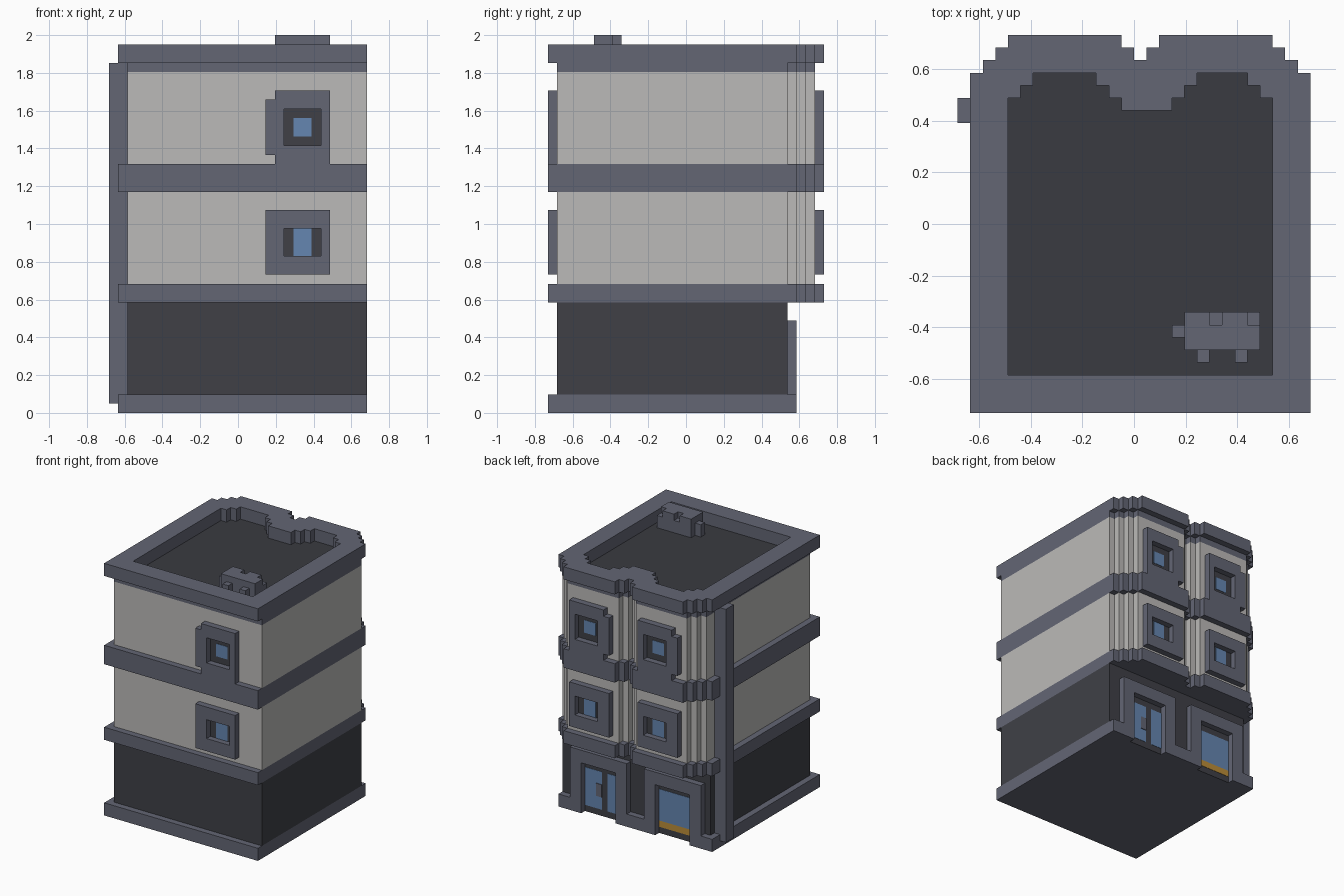
import bpy, bmesh

if "Cube" in bpy.data.objects:
    bpy.data.objects.remove(bpy.data.objects["Cube"])

V = 2 / 41  # one block unit; all sizes below are in blocks


def material(name, rgb):
    m = bpy.data.materials.new(name)
    m.diffuse_color = (*rgb, 1)
    m.use_nodes = True
    m.node_tree.nodes["Principled BSDF"].inputs["Base Color"].default_value = m.diffuse_color
    return m


TRIM = material("trim", (0.125, 0.132, 0.175))
WALL = material("plaster", (0.50, 0.49, 0.48))
DARK = material("dark_stone", (0.050, 0.051, 0.062))
DECK = material("roofing", (0.042, 0.044, 0.052))
GLASS = material("glass", (0.13, 0.24, 0.44))
AMBER = material("amber", (0.50, 0.27, 0.04))


def prism(name, loops, a, b, mat, axis="z"):
    """Extrude an outline (with optional hole loops) from a to b along z or y."""
    def place(u, v, w):
        return (u * V, v * V, w * V) if axis == "z" else (u * V, w * V, v * V)
    bm = bmesh.new()
    for loop in loops:
        vs = [bm.verts.new(place(u, v, a)) for u, v in loop]
        for i, vert in enumerate(vs):
            bm.edges.new((vs[i - 1], vert))
    bmesh.ops.triangle_fill(bm, edges=bm.edges[:], use_beauty=True)
    res = bmesh.ops.extrude_face_region(bm, geom=bm.faces[:], use_keep_orig=True)
    top = [g for g in res["geom"] if isinstance(g, bmesh.types.BMVert)]
    shift = [q - p for p, q in zip(place(0, 0, a), place(0, 0, b))]
    bmesh.ops.translate(bm, verts=top, vec=shift)
    bmesh.ops.recalc_face_normals(bm, faces=bm.faces[:])
    me = bpy.data.meshes.new(name)
    bm.to_mesh(me)
    bm.free()
    me.materials.append(mat)
    ob = bpy.data.objects.new(name, me)
    bpy.context.collection.objects.link(ob)
    return ob


def rect(x0, x1, y0, y1):
    return [(x0, y0), (x1, y0), (x1, y1), (x0, y1)]


def box(name, x0, x1, y0, y1, z0, z1, mat):
    return prism(name, [rect(x0, x1, y0, y1)], z0, z1, mat)


def stepped(cols, x_end, y_front):
    """Plan outline with a straight front and a staircase back edge."""
    pts = [(cols[0][0], y_front)]
    for i, (x, y) in enumerate(cols):
        nxt = cols[i + 1][0] if i + 1 < len(cols) else x_end
        pts += [(x, y), (nxt, y)]
    return pts + [(x_end, y_front)]


# Plan outlines: twin bays with rounded (stepped) corners on the back
BAYS = [(-13, 12), (-12, 13), (-11, 14), (-10, 15), (-1, 14), (0, 13),
        (1, 14), (2, 15), (11, 14), (12, 13), (13, 12)]
WELL = [(-10, 10), (-9, 11), (-8, 12), (-3, 11), (-2, 10), (-1, 9),
        (3, 10), (4, 11), (5, 12), (9, 11), (10, 10)]
band = stepped(BAYS, 14, -15)
body = stepped([(x, y - 1) for x, y in BAYS[1:]], 14, -14)
well = stepped(WELL, 11, -12)

# Ground floor, with a plinth that breaks at the two openings
plinth = stepped([(-13, 12), (-9, 11), (-3, 12), (4, 11), (10, 12)], 14, -15)
prism("plinth", [plinth], 0, 2, TRIM)
box("ground_floor", -12, 14, -14, 11, 2, 12, DARK)

# Upper storeys and bands
prism("first_floor_band", [band], 12, 14, TRIM)
prism("first_floor_walls", [body], 14, 24, WALL)
prism("second_floor_band", [band], 24, 27, TRIM)
prism("second_floor_walls", [body], 27, 37, WALL)
prism("cornice_base", [body], 37, 38, TRIM)
prism("parapet", [band, well], 38, 40, TRIM)
prism("roof_deck", [well], 38, 38.05, DECK)


def window(name, dx, wall, out, upper):
    """Framed window; wall is the wall plane, out the outward y direction."""
    if upper:
        frame = [(4, 27), (10, 27), (10, 35), (4, 35), (4, 34), (3, 34), (3, 28), (4, 28)]
        hole, pane = (5, 9, 29, 33), (6, 8, 30, 32)
    else:
        frame = rect(3, 10, 15, 22)
        hole, pane = (5, 9, 17, 20), (6, 8, 17, 20)
    for part, loops, depth, mat in (
            ("frame", [frame, rect(*hole)], 1, TRIM),
            ("recess", [rect(*hole)], 0.05, DARK),
            ("glass", [rect(*pane)], 0.1, GLASS)):
        loops = [[(x + dx, z) for x, z in lp] for lp in loops]
        prism(f"{name}_{part}", loops, wall, wall + out * depth, mat, "y")


# Windows: one column on the front, two on the back bays
for upper in (False, True):
    level = "upper" if upper else "lower"
    window(f"front_{level}_window", 0, -14, -1, upper)
    window(f"back_{level}_window_a", 0, 14, 1, upper)
    window(f"back_{level}_window_b", -12, 14, 1, upper)

# Door and shop window surrounds on the ground floor back
for name, x0 in (("door_surround", 2), ("shop_surround", -11)):
    x1 = x0 + 10
    arch = [(x0, 2), (x0 + 2, 2), (x0 + 2, 8), (x1 - 2, 8),
            (x1 - 2, 2), (x1, 2), (x1, 10), (x0, 10)]
    prism(name, [arch], 11, 12, TRIM, "y")


def panel(name, x0, x1, z0, z1, mat, depth=0.1):
    prism(name, [rect(x0, x1, z0, z1)], 11, 11 + depth, mat, "y")


panel("door_recess", 4, 10, 0, 8, DARK, 0.05)
panel("door_glass_wide", 7, 10, 1, 7, GLASS)
panel("door_glass_narrow", 4, 6, 1, 7, GLASS)
panel("door_handle", 7, 8, 3, 5, TRIM, 0.2)
panel("shop_recess", -9, -3, 0, 8, DARK, 0.05)
panel("shop_glass", -9, -3, 2, 7, GLASS)
panel("shop_sill_strip", -9, -3, 1, 2, AMBER)

# Drainpipe on the left side
box("drainpipe", -14, -12, 8, 10, 1, 38, TRIM)

# Rooftop unit with notched back edge and small outlets
unit = stepped([(4, -7), (6, -8), (7, -7), (9, -8)], 10, -10)
prism("roof_unit", [unit], 38, 41, TRIM)
for i, x in enumerate((6, 9)):
    box(f"roof_unit_vent_{i}", x, x + 1, -8, -7, 38, 40, TRIM)
for i, x in enumerate((5, 8)):
    box(f"roof_unit_foot_{i}", x, x + 1, -11, -10, 38, 40, TRIM)
box("roof_unit_outlet", 3, 4, -9, -8, 38, 40, TRIM)
